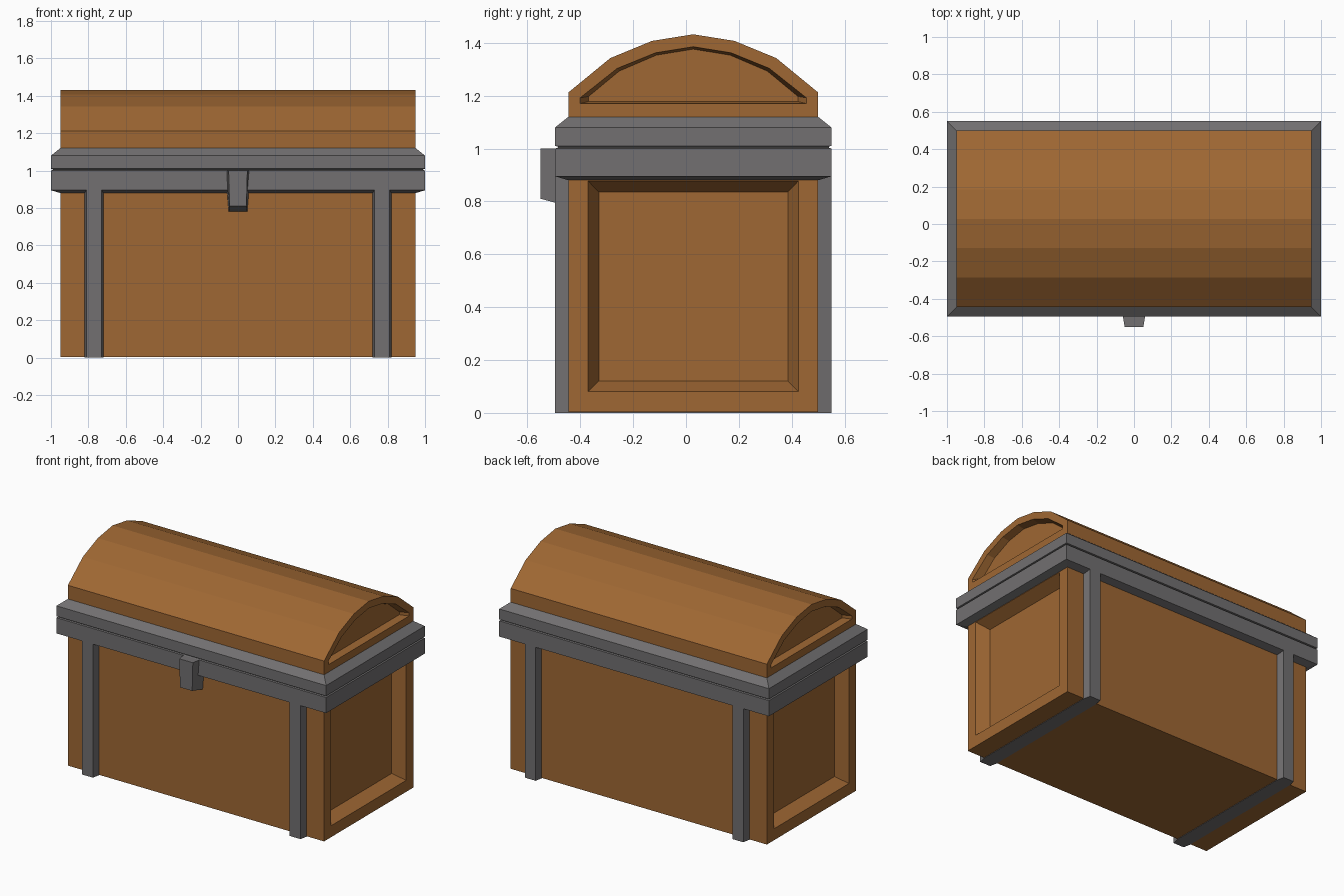
import bpy, bmesh

if "Cube" in bpy.data.objects:
    bpy.data.objects.remove(bpy.data.objects["Cube"])

CY = 0.0275          # centre of the chest in y (the latch shifts it back)
HX, HY = 0.95, 0.4725  # half size of the wooden body


def material(name, rgb):
    m = bpy.data.materials.new(name)
    m.diffuse_color = (*rgb, 1)
    m.use_nodes = True
    m.node_tree.nodes["Principled BSDF"].inputs["Base Color"].default_value = m.diffuse_color
    return m


wood = material("brown wood", (0.345, 0.136, 0.033))
metal = material("grey metal", (0.168, 0.162, 0.165))


def loft(name, rings, mat):
    """Skin a list of equal-length point rings and cap both ends."""
    bm = bmesh.new()
    loops = [[bm.verts.new(p) for p in r] for r in rings]
    n = len(loops[0])
    for a, b in zip(loops, loops[1:]):
        for i in range(n):
            j = (i + 1) % n
            bm.faces.new((a[i], a[j], b[j], b[i]))
    bm.faces.new(loops[0][::-1])
    bm.faces.new(loops[-1])
    bmesh.ops.recalc_face_normals(bm, faces=bm.faces)
    me = bpy.data.meshes.new(name)
    bm.to_mesh(me)
    bm.free()
    me.materials.append(mat)
    ob = bpy.data.objects.new(name, me)
    bpy.context.collection.objects.link(ob)
    return ob


def paneled(name, outer, rim, panel, depth, mat):
    """Solid along x whose two ends carry a recessed panel."""
    def at(x, prof):
        return [(x, CY + y, z) for y, z in prof]
    half = [(HX, outer), (HX, rim), (HX - depth, panel)]
    rings = [at(-x, p) for x, p in half[::-1]] + [at(x, p) for x, p in half]
    return loft(name, rings, mat)


def rect(h, z0, z1):
    return [(-h, z0), (h, z0), (h, z1), (-h, z1)]


def arch(base, half):
    """Symmetric profile: flat base plus arc points listed from edge to crown."""
    right = [(half[0][0], base)] + half
    return right + [(-y, z) for y, z in right[-2::-1]]


# wooden body with recessed end panels
paneled("body", rect(HY, 0.003, 1.0), rect(0.3975, 0.08, 0.877),
        rect(0.3575, 0.12, 0.835), 0.08, wood)

# arched lid with recessed ends
paneled("lid",
        arch(1.10, [(HY, 1.212), (0.314, 1.342), (0.156, 1.407), (0, 1.432)]),
        arch(1.17, [(0.428, 1.192), (0.288, 1.303), (0.143, 1.362), (0, 1.385)]),
        arch(1.178, [(0.396, 1.197), (0.28, 1.293), (0.14, 1.353), (0, 1.376)]),
        0.05, wood)

# metal rim bands with a seam between box and lid
band = [(0, 0.88), (0.05, 0.895), (0.05, 1.0), (0.04, 1.003), (0.04, 1.007),
        (0.05, 1.01), (0.05, 1.08), (0, 1.12)]
loft("rim_band", [[(sx * (HX + d), CY + sy * (HY + d), z)
                   for sx, sy in ((-1, -1), (1, -1), (1, 1), (-1, 1))]
                  for d, z in band], metal)

# straps running down the front, under the bottom and up the back
for side, cx in (("left", -0.77), ("right", 0.77)):
    w = [(0.04, -HY - 0.05), (0.05, -HY), (0.05, HY), (0.04, HY + 0.05)]
    section = w + [(-x, y) for x, y in w[::-1]]
    loft(side + "_strap", [[(cx + x, CY + y, z) for x, y in section]
                           for z in (0, 0.9)], metal)

# tapered latch on the front
loft("latch", [[(-t, y, 1.0), (t, y, 1.0), (b, y, zb), (-b, y, zb)]
               for y, t, b, zb in ((-0.55, 0.05, 0.045, 0.81),
                                   (-0.44, 0.068, 0.05, 0.78))], metal)
